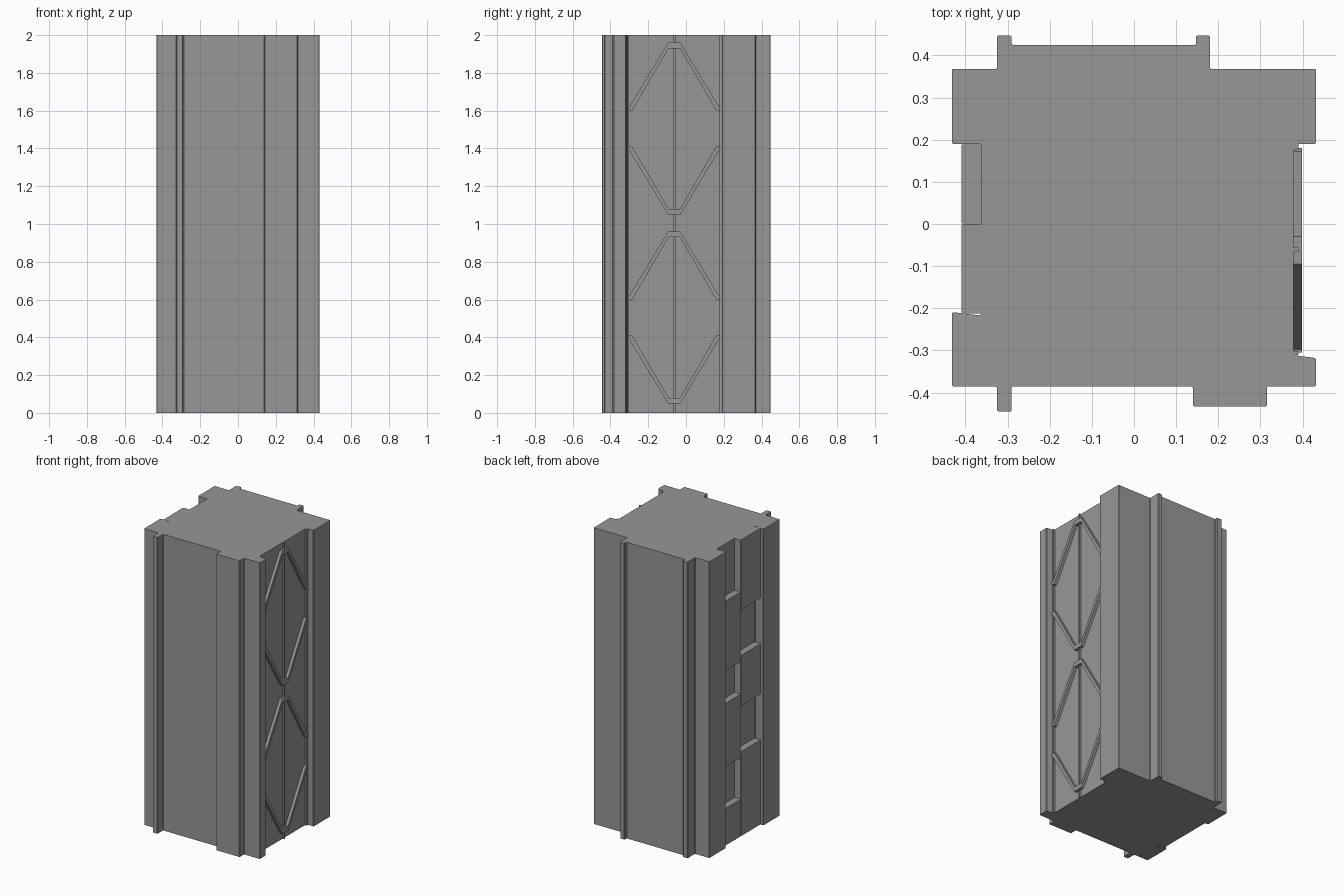
import bpy
import bmesh

cube = bpy.data.objects.get("Cube")
if cube:
    bpy.data.objects.remove(cube, do_unlink=True)

HEIGHT = 2.0
grey = bpy.data.materials.new("plain grey")
grey.use_nodes = True
grey.diffuse_color = (0.31, 0.31, 0.31, 1)
grey.node_tree.nodes["Principled BSDF"].inputs["Base Color"].default_value = grey.diffuse_color


def finish(name, bm):
    bmesh.ops.recalc_face_normals(bm, faces=bm.faces)
    mesh = bpy.data.meshes.new(name)
    bm.to_mesh(mesh)
    bm.free()
    mesh.materials.append(grey)
    obj = bpy.data.objects.new(name, mesh)
    bpy.context.collection.objects.link(obj)
    return obj


def prism(name, points, direction, bevel=0.0):
    """Extrude a closed outline and soften the edges along the extrusion."""
    bm = bmesh.new()
    face = bm.faces.new([bm.verts.new(p) for p in points])
    result = bmesh.ops.extrude_face_region(bm, geom=[face], use_keep_orig=True)
    moved = [v for v in result["geom"] if isinstance(v, bmesh.types.BMVert)]
    bmesh.ops.translate(bm, verts=moved, vec=direction)
    if bevel:
        far = set(moved)
        edges = [e for e in bm.edges if (e.verts[0] in far) != (e.verts[1] in far)]
        bmesh.ops.bevel(bm, geom=edges, offset=bevel, segments=1, affect="EDGES")
    return finish(name, bm)


def box(name, x, y, z, bevel=0.0):
    points = [(x[0], y[0], z[0]), (x[1], y[0], z[0]), (x[1], y[1], z[0]), (x[0], y[1], z[0])]
    return prism(name, points, (0, 0, z[1] - z[0]), bevel)


# Main tower: one plan outline with ribs, slabs and side recesses
outline = [
    (-0.432, -0.385), (-0.325, -0.385), (-0.325, -0.445), (-0.29, -0.445), (-0.29, -0.385),
    (0.14, -0.385), (0.14, -0.433), (0.315, -0.433), (0.315, -0.385), (0.432, -0.385),
    (0.432, -0.318), (0.378, -0.311), (0.378, 0.19), (0.432, 0.19), (0.432, 0.368),
    (0.18, 0.368), (0.18, 0.447), (0.147, 0.447), (0.147, 0.425),
    (-0.29, 0.425), (-0.29, 0.447), (-0.325, 0.447), (-0.325, 0.368), (-0.432, 0.368),
    (-0.432, 0.19), (-0.363, 0.19), (-0.363, -0.217), (-0.432, -0.209),
]
prism("tower_body", [(x, y, 0) for x, y in outline], (0, 0, HEIGHT), 0.003)

# Staggered panels in the recess on the right side
columns = {
    "rear_panel": ((0.0, 0.19), [(0, 0.25), (0.53, 0.96), (1.18, 1.65)]),
    "front_panel": ((-0.212, 0.0), [(0, 0.57), (0.88, 1.22), (1.53, HEIGHT)]),
}
for name, (span, rows) in columns.items():
    for i, row in enumerate(rows):
        box(f"{name}_{i + 1}", (-0.409, -0.36), span, row, 0.003)

# Trapezoid braces in the recess on the left side, each with a flipped twin
brace = [
    (-0.305, 1.6), (-0.285, 1.6), (-0.092, 1.93), (-0.032, 1.93), (0.16, 1.6), (0.18, 1.6),
    (0.18, 1.625), (0.172, 1.625), (-0.03, 1.96), (-0.095, 1.96), (-0.298, 1.625), (-0.305, 1.625),
]
MIRROR_Z = 1.505
for level in range(2):
    for flipped in (False, True):
        points = [(0.376, y, (2 * MIRROR_Z - z if flipped else z) - level) for y, z in brace]
        name = "lower_brace" if flipped else "upper_brace"
        prism(f"{name}_{level + 1}", points, (0.022, 0, 0))

# Thin upright posts behind the braces
posts = {"front_post": (-0.311, -0.301), "middle_post": (-0.066, -0.056), "rear_post": (0.176, 0.19)}
for name, span in posts.items():
    box(name, (0.37, 0.39), span, (0, HEIGHT))
